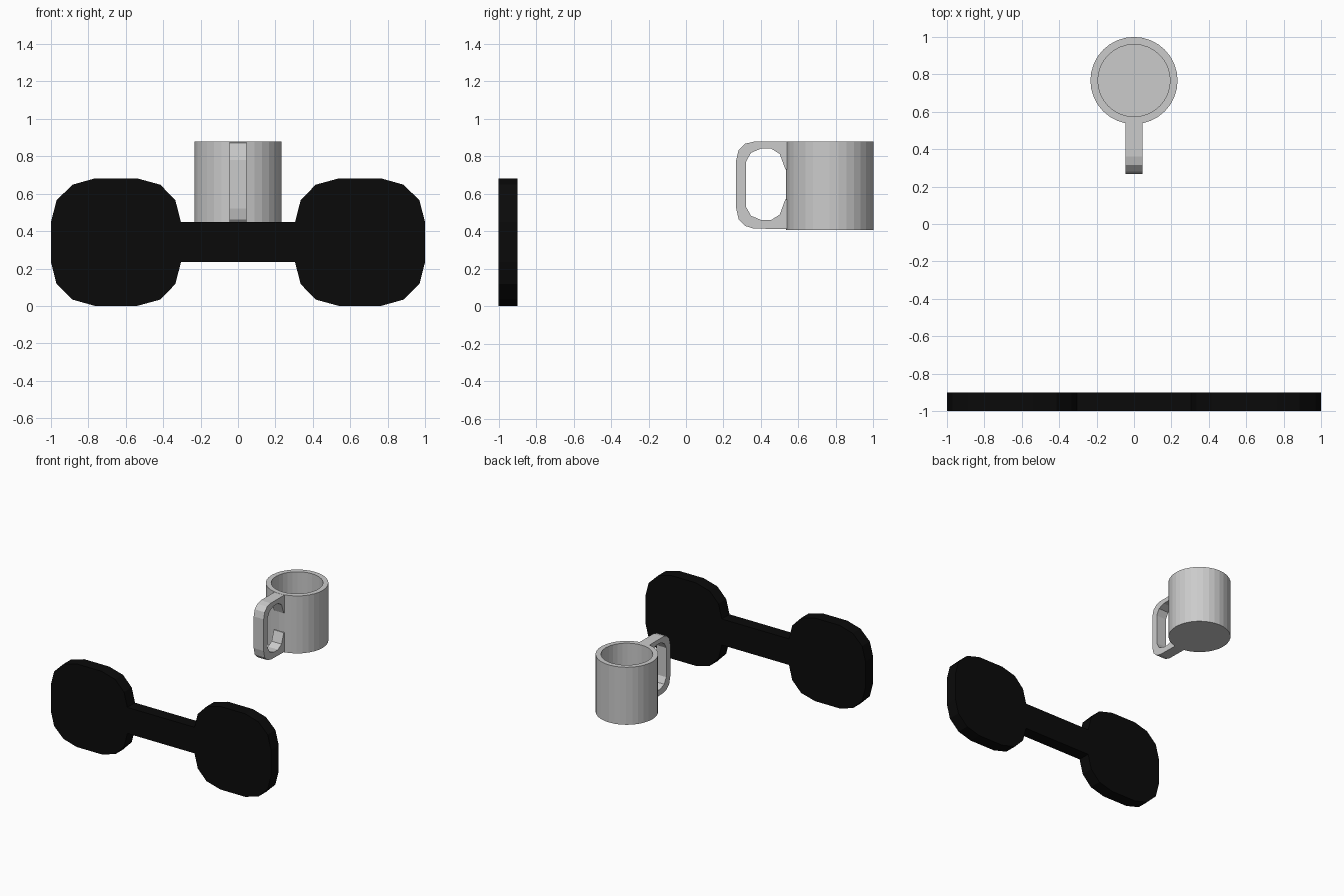
import bpy, bmesh
from mathutils import Vector

if "Cube" in bpy.data.objects:
    bpy.data.objects.remove(bpy.data.objects["Cube"])


def extrude_outline(name, points, offset):
    """Fill a closed outline and extrude it by the offset."""
    bm = bmesh.new()
    face = bm.faces.new([bm.verts.new(p) for p in points])
    result = bmesh.ops.extrude_face_region(bm, geom=[face], use_keep_orig=True)
    moved = [g for g in result["geom"] if isinstance(g, bmesh.types.BMVert)]
    bmesh.ops.translate(bm, verts=moved, vec=Vector(offset))
    return finish(name, bm)


def finish(name, bm):
    bmesh.ops.recalc_face_normals(bm, faces=bm.faces)
    mesh = bpy.data.meshes.new(name)
    bm.to_mesh(mesh)
    bm.free()
    obj = bpy.data.objects.new(name, mesh)
    bpy.context.collection.objects.link(obj)
    return obj


# Flat dark panel: two rounded plates joined by a bar, mirrored in x and z
MID_Z = 0.341
quarter = [(0.305, 0.107), (0.335, 0.224), (0.415, 0.307), (0.54, 0.341),
           (0.765, 0.341), (0.885, 0.307), (0.97, 0.224), (1.0, 0.107)]
right = quarter + [(x, -z) for x, z in reversed(quarter)]
left = [(-x, -z) for x, z in right]
panel = extrude_outline("dark_panel", [(x, -1.0, MID_Z + z) for x, z in right + left],
                        (0, 0.1, 0))
black = bpy.data.materials.new("black")
black.diffuse_color = (0.003, 0.003, 0.003, 1)
black.use_nodes = True
black.node_tree.nodes["Principled BSDF"].inputs["Base Color"].default_value = black.diffuse_color
panel.data.materials.append(black)

# Mug body: stacked rings from the outer base up, over the rim and down inside
SIDES = 32
CENTRE_Y, BOTTOM, TOP = 0.767, 0.406, 0.878
bm = bmesh.new()
rings = []
for radius, z in [(0.233, BOTTOM), (0.233, TOP), (0.193, TOP), (0.193, BOTTOM + 0.04)]:
    ring = bmesh.ops.create_circle(bm, segments=SIDES, radius=radius)["verts"]
    bmesh.ops.translate(bm, verts=ring, vec=(0, CENTRE_Y, z))
    rings.append(ring)
for a, b in zip(rings, rings[1:]):
    for i in range(SIDES):
        j = (i + 1) % SIDES
        bm.faces.new((a[i], a[j], b[j], b[i]))
bm.faces.new(rings[0])
bm.faces.new(rings[-1])
body = finish("mug_body", bm)

# Mug handle: C-shaped side profile extruded across x
outer = [(0.55, 0.877), (0.36, 0.877), (0.315, 0.866), (0.281, 0.833), (0.268, 0.78),
         (0.268, 0.52), (0.281, 0.462), (0.315, 0.428), (0.36, 0.414), (0.55, 0.41)]
inner = [(0.55, 0.57), (0.53, 0.57), (0.5, 0.488), (0.455, 0.46), (0.4, 0.46),
         (0.347, 0.482), (0.32, 0.53), (0.32, 0.77), (0.347, 0.818), (0.4, 0.84),
         (0.455, 0.84), (0.5, 0.812), (0.53, 0.73), (0.55, 0.73)]
handle = extrude_outline("mug_handle", [(-0.045, y, z) for y, z in outer + inner],
                         (0.09, 0, 0))
